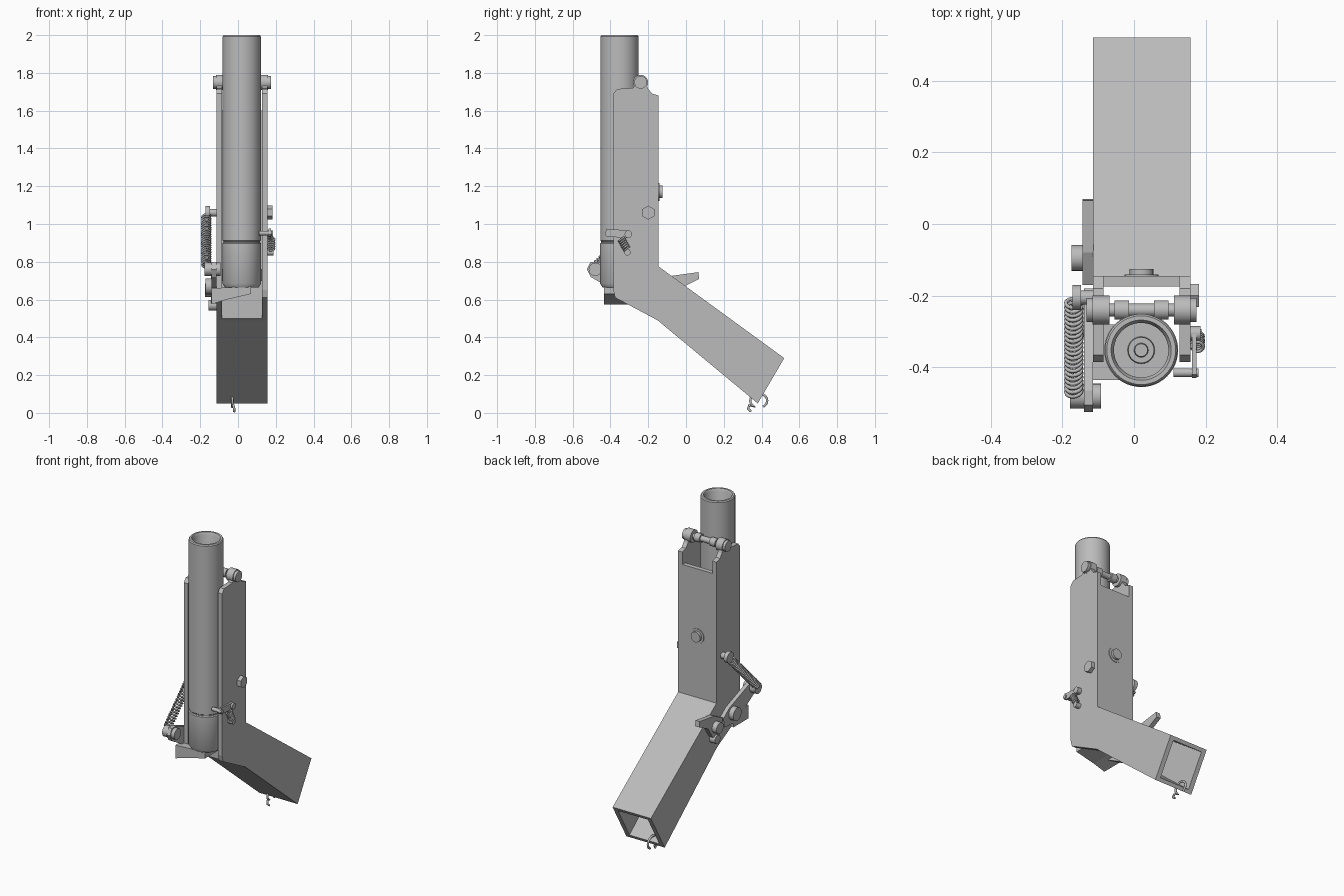
import bpy, bmesh, math
from mathutils import Vector

cube = bpy.data.objects.get("Cube")
if cube:
    bpy.data.objects.remove(cube, do_unlink=True)

steel = bpy.data.materials.new("grey steel")
steel.use_nodes = True
GREY = (0.5, 0.5, 0.5, 1)
steel.diffuse_color = GREY
steel.node_tree.nodes["Principled BSDF"].inputs["Base Color"].default_value = GREY


def finish(name, bm, smooth=False):
    bmesh.ops.recalc_face_normals(bm, faces=bm.faces)
    me = bpy.data.meshes.new(name)
    bm.to_mesh(me)
    bm.free()
    me.materials.append(steel)
    ob = bpy.data.objects.new(name, me)
    bpy.context.collection.objects.link(ob)
    if smooth:
        bpy.ops.object.select_all(action='DESELECT')
        ob.select_set(True)
        bpy.context.view_layer.objects.active = ob
        bpy.ops.object.shade_smooth_by_angle(angle=math.radians(35))
    return ob


def prism(name, pts, lo, hi, axis='x'):
    """Extrude a side profile (y, z) along x, or a front profile (x, z) along y."""
    bm = bmesh.new()
    place = (lambda p: (lo, *p)) if axis == 'x' else (lambda p: (p[0], lo, p[1]))
    face = bm.faces.new([bm.verts.new(place(p)) for p in pts])
    out = bmesh.ops.extrude_face_region(bm, geom=[face])
    step = Vector((hi - lo, 0, 0) if axis == 'x' else (0, hi - lo, 0))
    bmesh.ops.translate(bm, vec=step, verts=[g for g in out['geom'] if isinstance(g, bmesh.types.BMVert)])
    return finish(name, bm)


def rod(name, a, b, r, sides=20):
    """Cylinder between two points."""
    a, b = Vector(a), Vector(b)
    bm = bmesh.new()
    bmesh.ops.create_cone(bm, cap_ends=True, segments=sides, radius1=r, radius2=r, depth=(b - a).length)
    bm.transform((b - a).to_track_quat('Z', 'Y').to_matrix().to_4x4())
    bmesh.ops.translate(bm, vec=(a + b) / 2, verts=bm.verts)
    return finish(name, bm, sides > 8)


def xbolt(name, x0, x1, y, z, r, sides=20):
    return rod(name, (x0, y, z), (x1, y, z), r, sides)


def lathe(name, profile, x, y, sides=48):
    """Revolve an (r, z) profile about a vertical axis."""
    bm = bmesh.new()
    vs = [bm.verts.new((r, 0, z)) for r, z in profile]
    es = [bm.edges.new(pair) for pair in zip(vs, vs[1:])]
    bmesh.ops.spin(bm, geom=vs + es, axis=(0, 0, 1), cent=(0, 0, 0), angle=math.tau, steps=sides)
    bmesh.ops.remove_doubles(bm, verts=bm.verts, dist=1e-4)
    bmesh.ops.translate(bm, vec=(x, y, 0), verts=bm.verts)
    return finish(name, bm, True)


def wire(name, pts, r):
    cu = bpy.data.curves.new(name, 'CURVE')
    cu.dimensions = '3D'
    cu.bevel_depth = r
    cu.bevel_resolution = 1
    cu.use_fill_caps = True
    sp = cu.splines.new('POLY')
    sp.points.add(len(pts) - 1)
    for p, co in zip(sp.points, pts):
        p.co = (*co, 1)
        p.radius = 1
    sp.use_smooth = True
    cu.materials.append(steel)
    ob = bpy.data.objects.new(name, cu)
    bpy.context.collection.objects.link(ob)
    return ob


def coil(name, a, b, radius, turns, r):
    a, b = Vector(a), Vector(b)
    q = (b - a).to_track_quat('Z', 'Y')
    n = turns * 14
    pts = []
    for i in range(n + 1):
        t = math.tau * i / 14
        pts.append(a.lerp(b, i / n) + q @ Vector((radius * math.cos(t), radius * math.sin(t), 0)))
    return wire(name, [a] + pts + [b], r)


XL, XR, WALL = -0.115, 0.157, 0.03
XC = (XL + XR) / 2

# Bent side plates with pivot ears on top
ear = [(-0.24 + 0.035 * math.cos(a), 1.745 + 0.035 * math.sin(a))
       for a in [math.radians(d) for d in range(-20, 201, 20)]]
side = [(-0.385, 0.65), (-0.375, 0.61), (-0.15, 0.49), (0.38, 0.05), (0.52, 0.29), (-0.145, 0.775),
        (-0.145, 1.68), (-0.18, 1.69), (-0.2, 1.715)] + ear + [(-0.28, 1.72), (-0.365, 1.715), (-0.385, 1.69)]
prism("side_plate_right", side, XL, XL + WALL)
prism("side_plate_left", side, XR - WALL, XR)

# Walls joining the side plates
IN, OUT = XL + 0.01, XR - 0.01
prism("back_wall", [(-0.145, 0.775), (-0.145, 1.6), (-0.175, 1.6), (-0.175, 0.76)], IN, OUT)
prism("grip_top_wall", [(-0.145, 0.775), (0.52, 0.29), (0.508, 0.27), (-0.175, 0.76)], IN, OUT)
prism("grip_bottom_wall", [(-0.15, 0.49), (0.38, 0.05), (0.392, 0.07), (-0.15, 0.52)], IN, OUT)
prism("inner_panel", [(-0.15, 0.49), (-0.15, 0.7), (-0.17, 0.7), (-0.17, 0.5)], IN, OUT)

# Hollow barrel with a breech cap and firing pin
BX, BY = 0.02, -0.352
lathe("barrel", [(0, 0.9), (0.076, 0.9), (0.076, 1.985), (0.084, 2), (0.096, 2), (0.101, 1.993), (0.101, 0.912),
                 (0.097, 0.908), (0.097, 0.902), (0.103, 0.897), (0.103, 0.685), (0.09, 0.665), (0, 0.665)], BX, BY)
lathe("firing_pin", [(0.038, 0.9), (0.036, 0.92), (0.02, 0.92), (0.018, 0.95), (0, 0.95)], BX, BY, 24)

# Top pivot pin, collars and heads
PY, PZ = -0.24, 1.75
xbolt("pivot_pin", XL, XR, PY, PZ, 0.018)
for s, tag in ((-1, "right"), (1, "left")):
    at = lambda d: XC + s * d
    xbolt("pivot_head_" + tag, at(0.125), at(0.153), PY, PZ, 0.034)
    xbolt("pivot_collar_" + tag, at(0.035), at(0.075), PY, PZ, 0.027)
    xbolt("pivot_boss_" + tag, at(0.09), at(0.137), PY, PZ, 0.04)

# Bolt through the back wall
rod("back_bolt_washer", (XC, -0.15, 1.17), (XC, -0.141, 1.17), 0.048)
rod("back_bolt", (XC, -0.15, 1.17), (XC, -0.125, 1.17), 0.033)

# Side bolts
xbolt("hex_bolt_left", XR - 0.01, 0.182, -0.2, 1.06, 0.037, 6)
xbolt("spring_post", -0.165, XL + 0.01, -0.205, 1.06, 0.02)
xbolt("spring_post_head", -0.172, -0.148, -0.205, 1.06, 0.035)

# Breech support under the barrel
prism("breech_support", [(-0.14, 0.575), (-0.06, 0.6), (0.07, 0.63), (0.07, 0.67), (-0.14, 0.66)],
      -0.435, -0.28, 'y')

# Release linkage on the right side
prism("link_plate", [(-0.525, 0.76), (-0.505, 0.8), (-0.465, 0.8), (-0.24, 0.715), (-0.18, 0.67),
                     (-0.19, 0.61), (-0.3, 0.6), (-0.505, 0.72)], -0.14, -0.115)
prism("thumb_lever", [(-0.17, 0.68), (-0.08, 0.725), (0.065, 0.745), (0.07, 0.71), (-0.02, 0.665),
                      (-0.07, 0.59), (-0.14, 0.58)], -0.143, -0.113)
for name, x0, x1, y, z, r in (("link_front_bolt", -0.178, -0.092, -0.48, 0.76, 0.035),
                              ("link_pivot_bolt", -0.172, -0.1, -0.275, 0.67, 0.042),
                              ("lever_upper_bolt", -0.175, -0.1, -0.095, 0.65, 0.036),
                              ("lever_lower_bolt", -0.155, -0.1, -0.1, 0.57, 0.028)):
    xbolt(name, x0, x1, y, z, r)
coil("return_spring", (-0.168, -0.215, 1.04), (-0.168, -0.475, 0.78), 0.022, 22, 0.0055)

# Small latch with its spring on the left side
prism("latch_arm", [(-0.43, 0.945), (-0.42, 0.975), (-0.3, 0.965), (-0.285, 0.945), (-0.3, 0.925),
                    (-0.37, 0.93), (-0.42, 0.935)], 0.162, 0.174)
xbolt("latch_pin", XR - 0.01, 0.186, -0.305, 0.946, 0.02)
xbolt("latch_tip", 0.11, 0.18, -0.415, 0.952, 0.012)
xbolt("latch_spring_post", XR - 0.01, 0.188, -0.31, 0.85, 0.017)
coil("latch_spring", (0.176, -0.345, 0.925), (0.176, -0.312, 0.865), 0.017, 6, 0.005)

# Wire lanyard loop at the end of the grip
loop = [(-0.03, 0.385 + 0.045 * math.cos(math.radians(d)), 0.065 + 0.038 * math.sin(math.radians(d)))
        for d in range(-60, 241, 20)]
wire("lanyard_loop", loop + [(-0.025, 0.335, 0.04), (-0.02, 0.328, 0.022), (-0.02, 0.345, 0.008)], 0.007)
